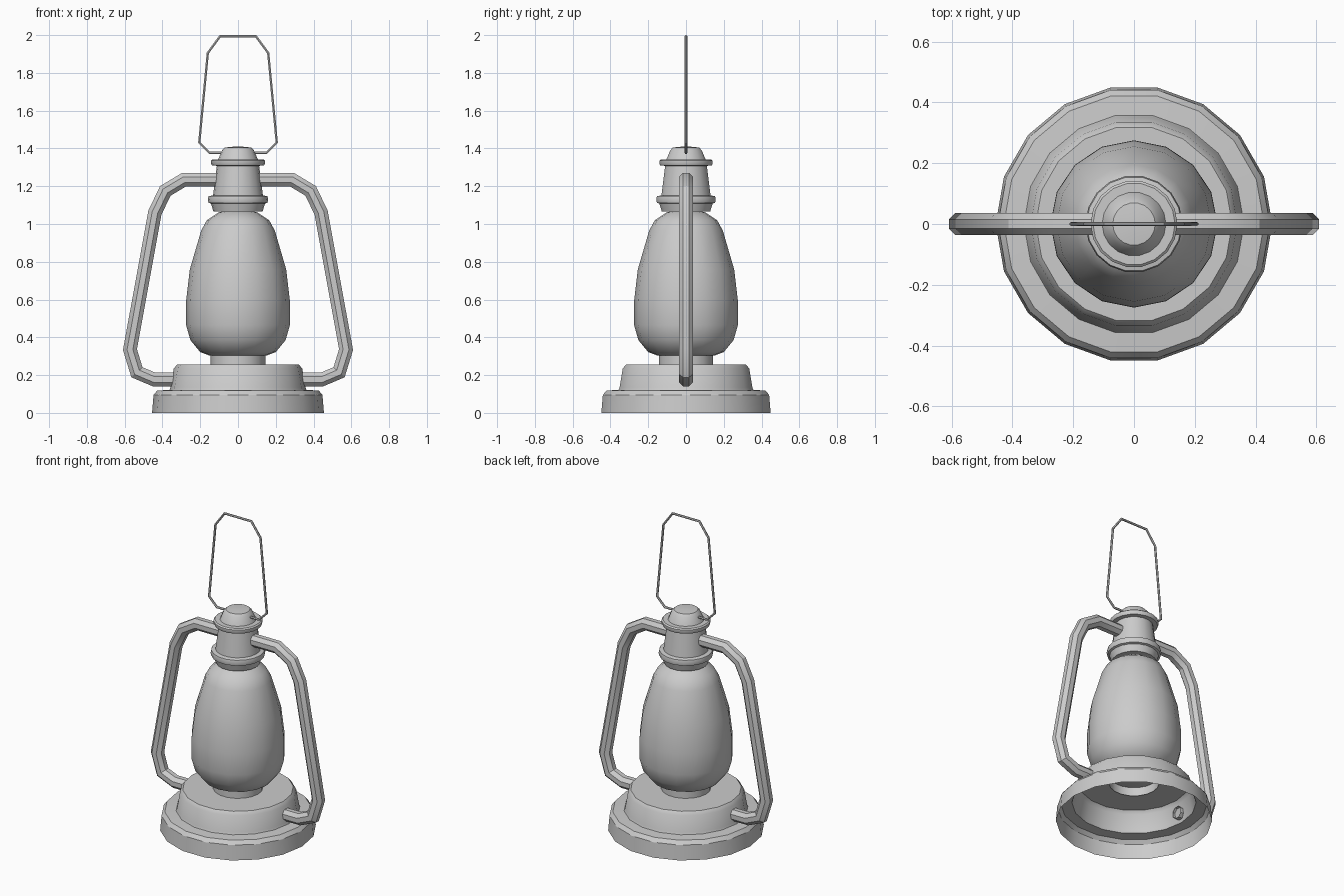
import bpy, bmesh, math
from mathutils import Vector

if "Cube" in bpy.data.objects:
    bpy.data.objects.remove(bpy.data.objects["Cube"])


def finish(name, bm):
    bmesh.ops.recalc_face_normals(bm, faces=bm.faces)
    me = bpy.data.meshes.new(name)
    bm.to_mesh(me)
    bm.free()
    ob = bpy.data.objects.new(name, me)
    bpy.context.collection.objects.link(ob)
    bpy.ops.object.select_all(action='DESELECT')
    ob.select_set(True)
    bpy.context.view_layer.objects.active = ob
    bpy.ops.object.shade_smooth_by_angle(angle=math.radians(32))
    return ob


def skin(bm, rings):
    n = len(rings[0])
    for a, b in zip(rings, rings[1:]):
        for i in range(n):
            j = (i + 1) % n
            bm.faces.new((a[i], a[j], b[j], b[i]))


def lathe(name, profile, sides=18, bottom=False, top=False):
    bm = bmesh.new()
    ang = [2 * math.pi * i / sides for i in range(sides)]
    rings = [[bm.verts.new((r * math.cos(a), r * math.sin(a), z)) for a in ang]
             for r, z in profile]
    skin(bm, rings)
    if bottom:
        bm.faces.new(rings[0][::-1])
    if top:
        bm.faces.new(rings[-1])
    return finish(name, bm)


def tube(name, path, radius, sides, mirror=False):
    """Mitred tube along a path of (x, z) points in the y = 0 plane."""
    bm = bmesh.new()
    pts = [Vector(p) for p in path]
    dirs = [(b - a).normalized() for a, b in zip(pts, pts[1:])]
    dirs = [dirs[0]] + dirs + [dirs[-1]]
    rings = []
    for p, d0, d1 in zip(pts, dirs, dirs[1:]):
        t = (d0 + d1).normalized()
        n = Vector((-t.y, t.x)) / max(t.dot(d1), 0.5)
        ring = []
        for i in range(sides):
            a = 2 * math.pi * (i + 0.5) / sides
            q = p + n * radius * math.cos(a)
            ring.append(bm.verts.new((q.x, radius * math.sin(a), q.y)))
        rings.append(ring)
    skin(bm, rings)
    ob = finish(name, bm)
    if mirror:
        ob.modifiers.new("mirror", 'MIRROR').use_axis[0] = True
    return ob


# Stepped base shell, open underneath
lathe("base", [(0.455, 0), (0.447, 0.095), (0.428, 0.118), (0.362, 0.122),
               (0.357, 0.135), (0.34, 0.235), (0.323, 0.255), (0.145, 0.255)])

# Collar under the glass
lathe("burner_collar", [(0.145, 0.25), (0.145, 0.31)])

# Glass globe
lathe("glass_globe", [(0.155, 0.305), (0.2, 0.322), (0.252, 0.385), (0.275, 0.465),
                      (0.274, 0.60), (0.255, 0.76), (0.195, 0.965), (0.165, 1.02),
                      (0.105, 1.06), (0.07, 1.07)], 16, True, True)

# Chimney with two flanges and a domed cap
lathe("chimney", [(0.13, 1.066), (0.143, 1.108), (0.156, 1.112), (0.16, 1.13),
                  (0.156, 1.147), (0.132, 1.152), (0.112, 1.308), (0.138, 1.31),
                  (0.143, 1.32), (0.143, 1.335), (0.135, 1.342), (0.105, 1.342),
                  (0.085, 1.39), (0.07, 1.405), (0.03, 1.409)], 18, True, True)

# Side tubes
tube("side_tube", [(0.09, 1.235), (0.285, 1.235), (0.385, 1.175), (0.44, 1.06),
                   (0.572, 0.335), (0.535, 0.215), (0.445, 0.177), (0.325, 0.177)],
     0.039, 8, mirror=True)

# Wire carrying handle
half = [(0.09, 1.377), (0.15, 1.377), (0.205, 1.432), (0.16, 1.905), (0.095, 1.994)]
tube("wire_handle", half + [(-x, z) for x, z in reversed(half)], 0.007, 6)
